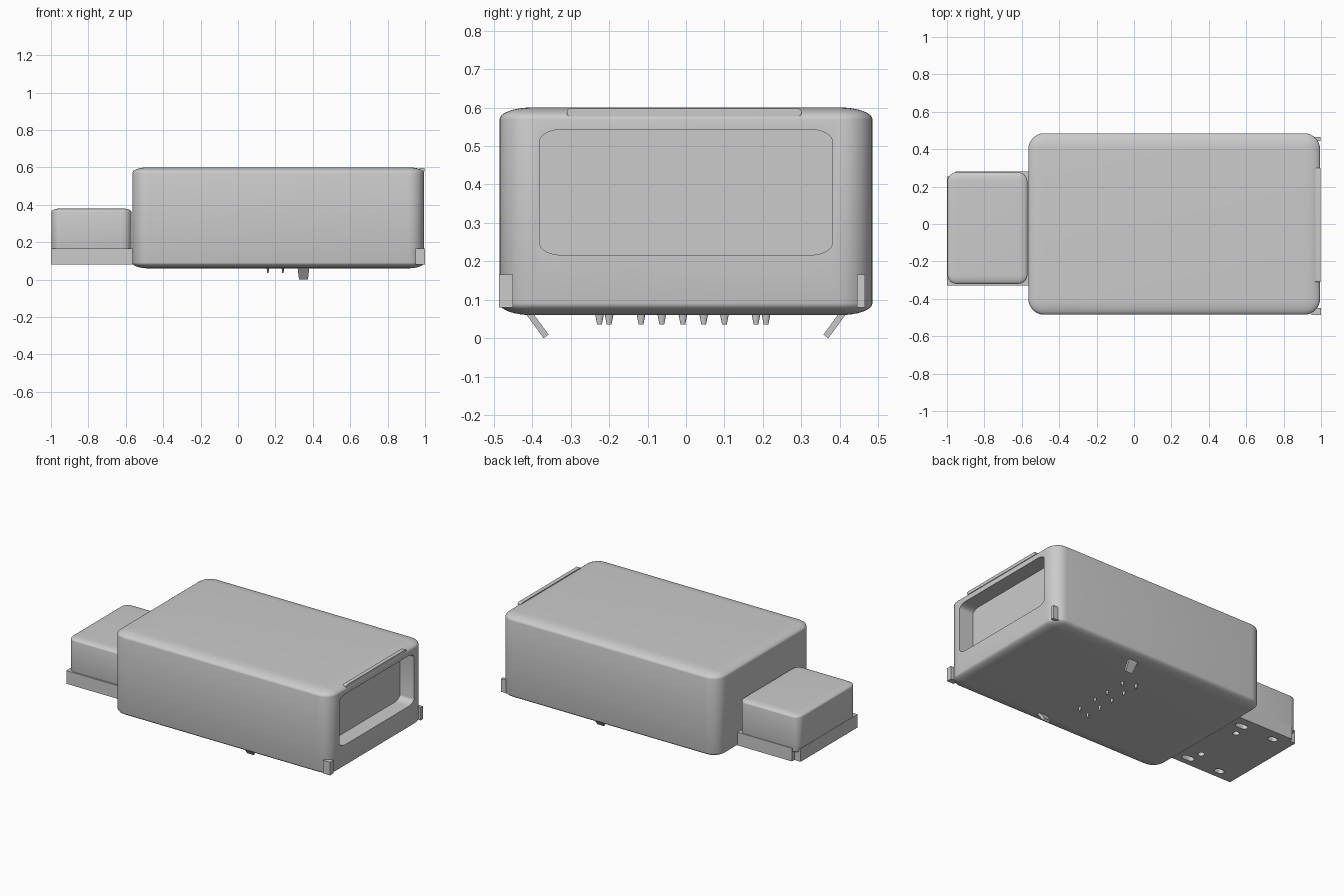
import bpy, bmesh, math
from mathutils import Matrix, Vector

cube = bpy.data.objects.get("Cube")
if cube:
    bpy.data.objects.remove(cube, do_unlink=True)

grey = bpy.data.materials.new("plain grey")
grey.use_nodes = True
colour = (0.6, 0.6, 0.6, 1)
grey.diffuse_color = colour
grey.node_tree.nodes["Principled BSDF"].inputs["Base Color"].default_value = colour


def finish(name, bm, smooth=True):
    """Turn a bmesh into a named, coloured object."""
    bmesh.ops.recalc_face_normals(bm, faces=bm.faces)
    mesh = bpy.data.meshes.new(name)
    bm.to_mesh(mesh)
    bm.free()
    mesh.materials.append(grey)
    obj = bpy.data.objects.new(name, mesh)
    bpy.context.collection.objects.link(obj)
    if smooth:
        shade(obj)
    return obj


def shade(obj):
    bpy.ops.object.select_all(action="DESELECT")
    obj.select_set(True)
    bpy.context.view_layer.objects.active = obj
    bpy.ops.object.shade_smooth_by_angle(angle=math.radians(35))


def box(name, low, high, radius=0, squash=1, axis=None):
    """Box between two corners; squash flattens the rounding vertically.
    With an axis only the edges along it are rounded."""
    low, high = Vector(low), Vector(high)
    size, centre = high - low, (low + high) / 2
    bm = bmesh.new()
    bmesh.ops.create_cube(bm, size=1)
    bmesh.ops.scale(bm, vec=(size.x, size.y, size.z / squash), verts=bm.verts)
    if radius:
        edges = [e for e in bm.edges if axis is None or
                 abs((e.verts[0].co - e.verts[1].co).normalized()[axis]) > 0.9]
        bmesh.ops.bevel(bm, geom=edges, offset=radius, segments=8,
                        profile=0.5, affect="EDGES")
    bmesh.ops.scale(bm, vec=(1, 1, squash), verts=bm.verts)
    bmesh.ops.translate(bm, vec=centre, verts=bm.verts)
    return finish(name, bm, radius > 0)


def cut(target, cutter):
    """Subtract the cutter and remove it."""
    mod = target.modifiers.new("cut", "BOOLEAN")
    mod.operation = "DIFFERENCE"
    mod.solver = "EXACT"
    mod.object = cutter
    bpy.ops.object.select_all(action="DESELECT")
    target.select_set(True)
    bpy.context.view_layer.objects.active = target
    bpy.ops.object.modifier_apply(modifier=mod.name)
    bpy.data.objects.remove(cutter, do_unlink=True)


# Main housing with a recessed window in its end
housing = box("housing", (-0.565, -0.485, 0.06), (0.995, 0.485, 0.6), 0.085, 0.36)
cut(housing, box("window_cutter", (0.895, -0.38, 0.216), (1.1, 0.38, 0.543),
                 0.06, 0.5, axis=0))
shade(housing)

# Raised strip over the window
box("window_strip", (0.97, -0.31, 0.577), (0.996, 0.3, 0.597), 0.008, axis=0)

# Corner tabs at the window end
box("right_corner_tab", (0.95, -0.486, 0.08), (1, -0.45, 0.165))
box("left_corner_tab", (0.95, 0.445, 0.08), (0.998, 0.466, 0.165))

# Small end box sitting in its skirt
box("end_box", (-0.998, -0.32, 0.13), (-0.57, 0.276, 0.38), 0.05, 0.36)
bm = bmesh.new()
outline = [(-1, -0.33), (-0.5, -0.33), (-0.5, 0.28), (-0.955, 0.28),
           (-0.955, 0.255), (-1, 0.255)]
base = bm.faces.new([bm.verts.new((x, y, 0.08)) for x, y in outline])
top = bmesh.ops.extrude_face_region(bm, geom=[base])["geom"]
bmesh.ops.translate(bm, vec=(0, 0, 0.085),
                    verts=[v for v in top if isinstance(v, bmesh.types.BMVert)])
skirt = finish("end_box_skirt", bm, False)

# Slots and round holes under the skirt, mirrored about its middle
for side in (-1, 1):
    for x, offset, half in ((-0.636, 0.24, 0.04), (-0.87, 0.24, 0.03),
                            (-0.665, 0.157, 0.019)):
        y = -0.033 + side * offset
        cut(skirt, box("slot_cutter", (x - half, y - 0.02, 0.05),
                       (x + half, y + 0.02, 0.125), 0.0185, axis=2))
shade(skirt)

# Two rows of tapered contact pins underneath
rows = ((0.24, (-0.2, -0.063, 0.046, 0.182)),
        (0.16, (-0.225, -0.117, -0.008, 0.1, 0.208)))
for x, places in rows:
    for y in places:
        bm = bmesh.new()
        bmesh.ops.create_cone(bm, cap_ends=True, segments=16, radius1=0.006,
                              radius2=0.012, depth=0.03)
        bmesh.ops.scale(bm, vec=(0.6, 1, 1), verts=bm.verts)
        bmesh.ops.translate(bm, vec=(x, y, 0.05), verts=bm.verts)
        finish("contact_pin", bm)

# Slanted clips underneath, tapering downwards and leaning inwards
for side, name in ((-1, "right_clip"), (1, "left_clip")):
    bm = bmesh.new()
    bmesh.ops.create_cube(bm, size=1)
    bmesh.ops.scale(bm, vec=(0.064, 0.016, 0.085), verts=bm.verts)
    for v in bm.verts:
        if v.co.z < 0:
            v.co.x *= 0.75
    lean = Matrix.Rotation(side * math.radians(-36), 4, "X")
    bmesh.ops.transform(bm, matrix=lean, verts=bm.verts)
    bmesh.ops.translate(bm, vec=(0.35, side * 0.389, 0.039), verts=bm.verts)
    finish(name, bm, False)
